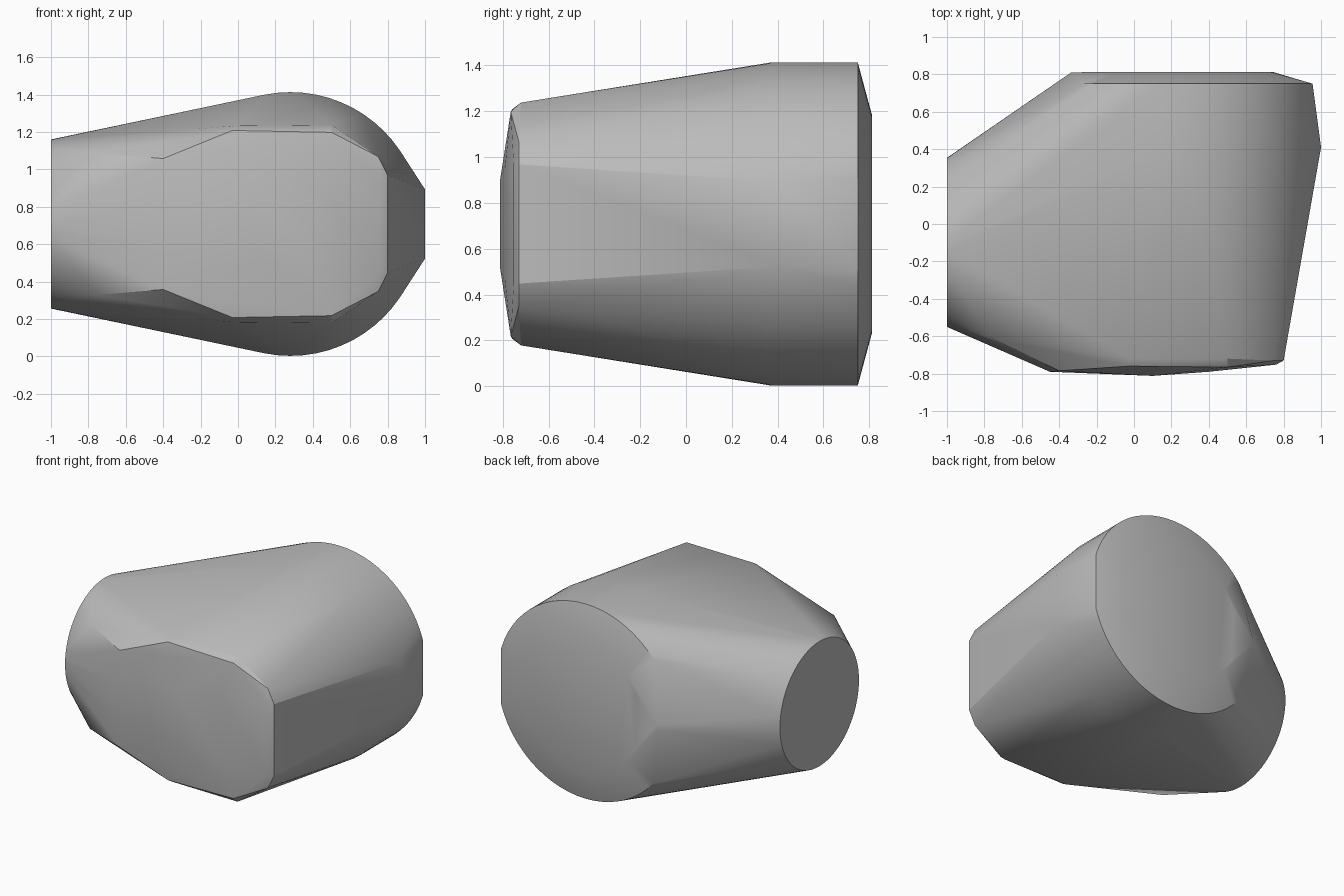
import bpy, bmesh, math

cube = bpy.data.objects.get("Cube")
if cube:
    bpy.data.objects.remove(cube, do_unlink=True)

MID = 0.708  # height of the mirror plane


def ring(axis, at, a, radius, low=-9, high=9, count=64):
    """Circle across x or y, centred on the mirror plane, clipped to low..high."""
    pts = []
    for i in range(count):
        t = math.tau * i / count
        u, z = a + radius * math.cos(t), MID + radius * math.sin(t)
        if low <= u <= high:
            pts.append((u, at, z) if axis == "y" else (at, u, z))
    return pts


def mirrored(points):
    """Points given with a height offset, placed above and below the mid plane."""
    return [(x, y, MID + s * h) for x, y, h in points for s in (1, -1)]


# Rounded barrel with a chamfered back cap, and the round side end
points = ring("y", 0.75, 0.28, 0.705, -0.28, 0.97)
points += ring("y", 0.37, 0.28, 0.705)
points += ring("y", 0.812, 0.27, 0.475)
points += ring("x", -1.0, -0.098, 0.452)

# Ridge on the tapered side and corner of the back cap
points += mirrored([(1.0, 0.41, 0.185), (-0.335, 0.811, 0.02)])

# Faceted front with a narrow rounded rim
points += mirrored([
    (0.80, -0.73, 0.26), (0.76, -0.752, 0.25), (0.75, -0.73, 0.36),
    (0.50, -0.72, 0.53), (0.50, -0.765, 0.49), (0.40, -0.79, 0.25),
    (0.10, -0.812, 0.19), (-0.02, -0.72, 0.525), (-0.03, -0.76, 0.50),
    (-0.40, -0.785, 0.35), (-0.45, -0.79, 0.12), (-0.76, -0.61, 0.38),
])

# Skin the outline points into one solid
bm = bmesh.new()
for p in points:
    bm.verts.new(p)
bmesh.ops.remove_doubles(bm, verts=bm.verts, dist=0.002)
bmesh.ops.convex_hull(bm, input=bm.verts)
bmesh.ops.delete(bm, geom=[v for v in bm.verts if not v.link_faces], context="VERTS")
bmesh.ops.dissolve_limit(bm, angle_limit=math.radians(0.5),
                         verts=bm.verts, edges=bm.edges)
bmesh.ops.recalc_face_normals(bm, faces=bm.faces)
mesh = bpy.data.meshes.new("body")
bm.to_mesh(mesh)
bm.free()

# Plain grey finish
grey = bpy.data.materials.new("plain grey")
grey.use_nodes = True
grey.diffuse_color = (0.5, 0.5, 0.5, 1)
grey.node_tree.nodes["Principled BSDF"].inputs["Base Color"].default_value = (0.5, 0.5, 0.5, 1)
mesh.materials.append(grey)

body = bpy.data.objects.new("body", mesh)
bpy.context.collection.objects.link(body)
bpy.context.view_layer.objects.active = body
body.select_set(True)
bpy.ops.object.shade_smooth_by_angle(angle=math.radians(25))
